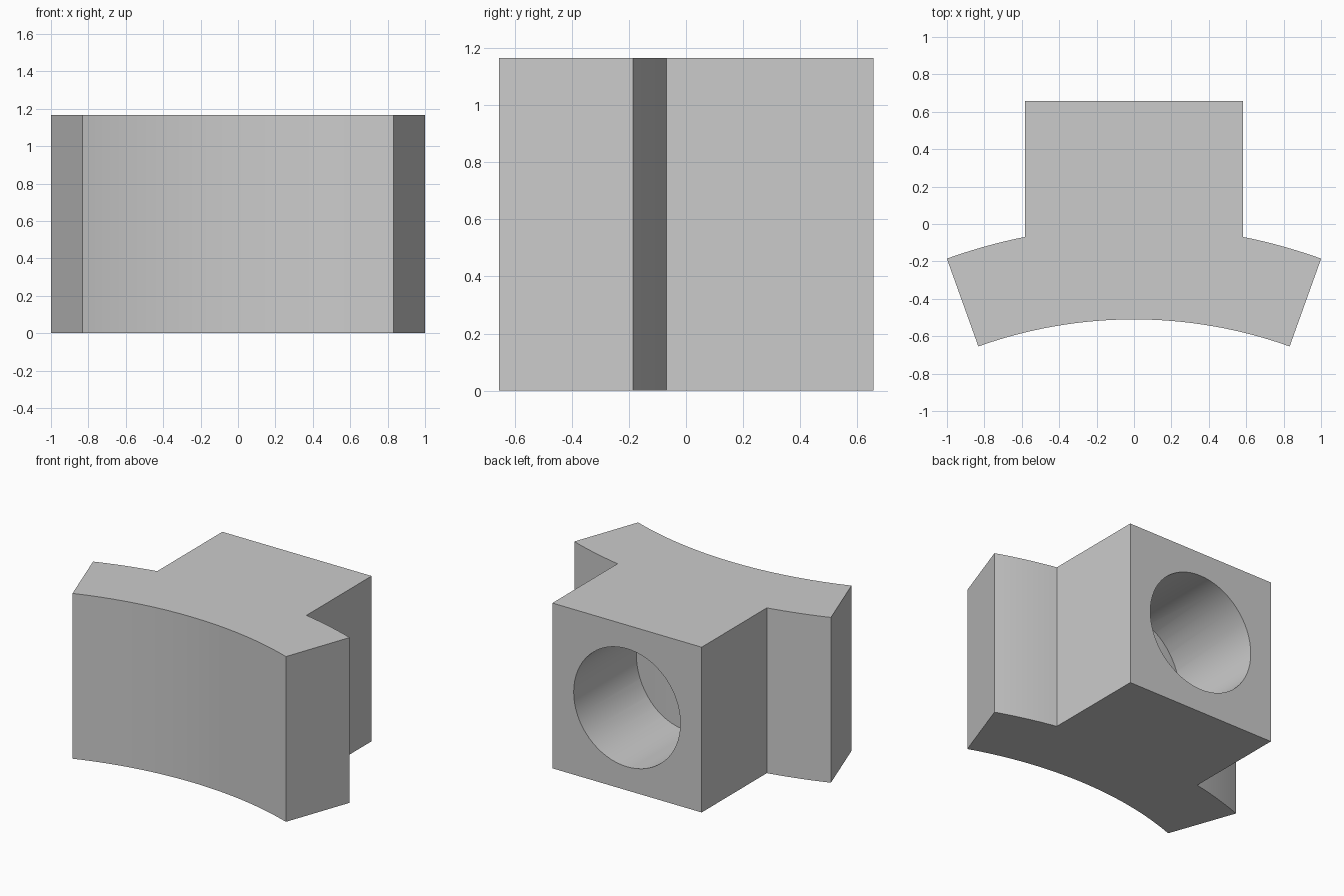
import bpy
import bmesh
from math import sin, cos, radians
from mathutils import Matrix, Vector

cube = bpy.data.objects.get("Cube")
if cube:
    bpy.data.objects.remove(cube, do_unlink=True)

HEIGHT = 1.165
HALF_BLOCK = 0.582
BACK = 0.657
ARC_CENTRE = -2.975
INNER_R, OUTER_R = 2.465, 2.964
HALF_ANGLE = radians(19.73)
HOLE_R = 0.416
STEPS = 32

grey = bpy.data.materials.new("light_grey")
grey.use_nodes = True
colour = (0.6, 0.6, 0.6, 1)
grey.diffuse_color = colour
grey.node_tree.nodes["Principled BSDF"].inputs["Base Color"].default_value = colour


def make_object(name, bm):
    bmesh.ops.recalc_face_normals(bm, faces=bm.faces)
    mesh = bpy.data.meshes.new(name)
    bm.to_mesh(mesh)
    bm.free()
    mesh.materials.append(grey)
    obj = bpy.data.objects.new(name, mesh)
    bpy.context.collection.objects.link(obj)
    return obj


def extrude_profile(name, points):
    bm = bmesh.new()
    face = bm.faces.new([bm.verts.new((x, y, 0)) for x, y in points])
    top = bmesh.ops.extrude_face_region(bm, geom=[face])["geom"]
    verts = [v for v in top if isinstance(v, bmesh.types.BMVert)]
    bmesh.ops.translate(bm, verts=verts, vec=Vector((0, 0, HEIGHT)))
    return make_object(name, bm)


def arc(radius):
    angles = [HALF_ANGLE * (2 * i / STEPS - 1) for i in range(STEPS + 1)]
    return [(radius * sin(a), ARC_CENTRE + radius * cos(a)) for a in angles]


def combine(target, other, operation):
    mod = target.modifiers.new(operation.lower(), "BOOLEAN")
    mod.operation, mod.solver, mod.object = operation, "EXACT", other
    bpy.context.view_layer.objects.active = target
    bpy.ops.object.modifier_apply(modifier=mod.name)
    bpy.data.objects.remove(other, do_unlink=True)


# Square block, reaching into the curved plate
front = -0.3
block = extrude_profile("block", [(-HALF_BLOCK, front), (HALF_BLOCK, front),
                                  (HALF_BLOCK, BACK), (-HALF_BLOCK, BACK)])

# Round bore through the block
bm = bmesh.new()
bmesh.ops.create_cone(bm, cap_ends=True, segments=64, radius1=HOLE_R, radius2=HOLE_R, depth=3,
                      matrix=Matrix.Translation((0, 0, HEIGHT / 2)) @ Matrix.Rotation(radians(90), 4, "X"))
combine(block, make_object("bore_cutter", bm), "DIFFERENCE")

# Curved plate, whose outer surface closes the bore
body = extrude_profile("curved_plate_with_bored_block", arc(INNER_R) + arc(OUTER_R)[::-1])
combine(body, block, "UNION")

# Smooth curves, sharp corners
bpy.ops.object.select_all(action="DESELECT")
body.select_set(True)
bpy.context.view_layer.objects.active = body
bpy.ops.object.shade_smooth_by_angle(angle=radians(20))
